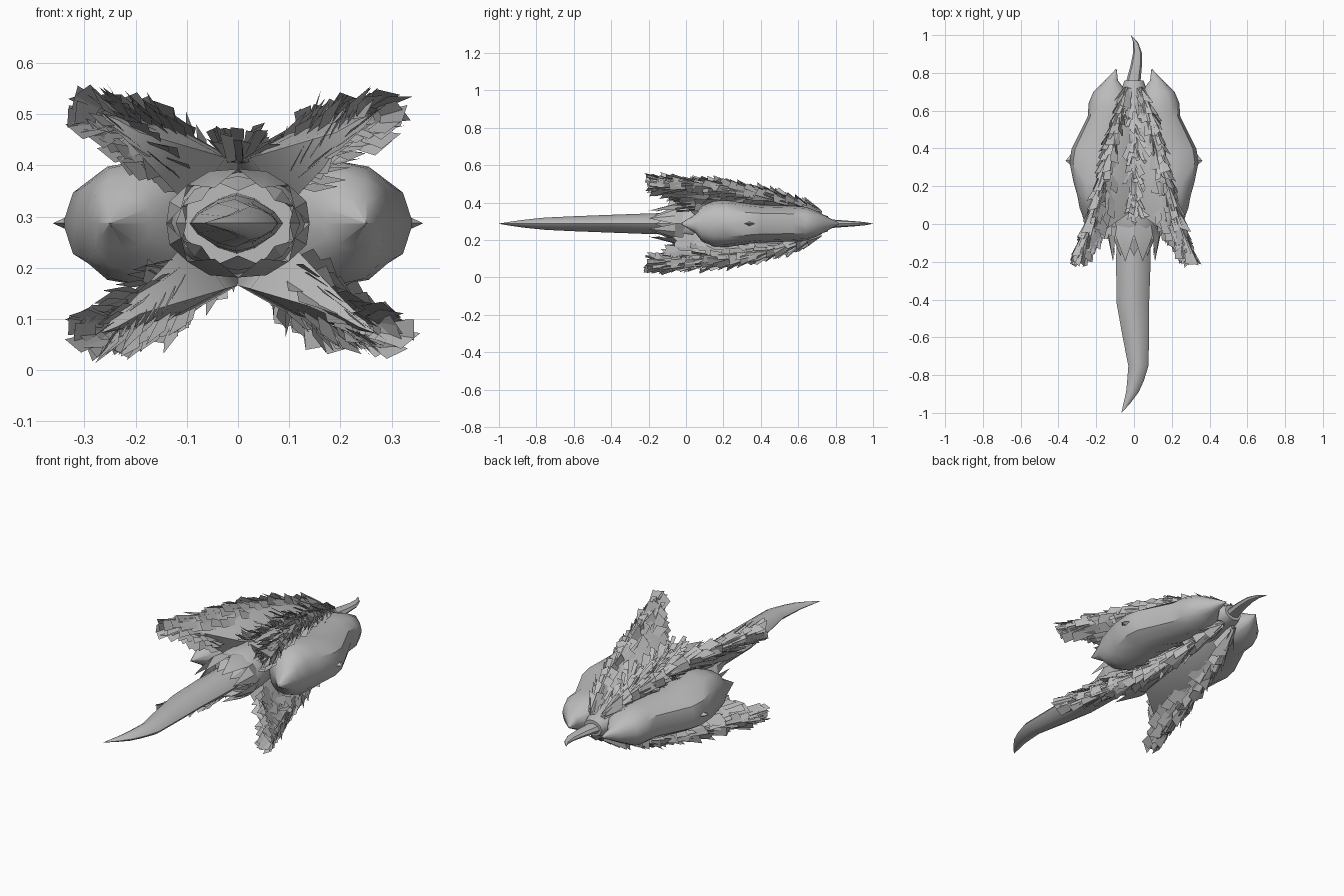
import bpy, bmesh, math, random
from mathutils import Vector

if "Cube" in bpy.data.objects:
    bpy.data.objects.remove(bpy.data.objects["Cube"])

random.seed(7)
ZC = 0.287                      # height of the long axis
grey = bpy.data.materials.new("grey")
grey.diffuse_color = (0.5, 0.5, 0.5, 1)
grey.use_nodes = True
grey.node_tree.nodes["Principled BSDF"].inputs["Base Color"].default_value = grey.diffuse_color


def finish(bm, name, smooth=None):
    me = bpy.data.meshes.new(name)
    bm.to_mesh(me)
    bm.free()
    ob = bpy.data.objects.new(name, me)
    bpy.context.collection.objects.link(ob)
    me.materials.append(grey)
    if smooth:
        bpy.ops.object.select_all(action='DESELECT')
        ob.select_set(True)
        bpy.context.view_layer.objects.active = ob
        bpy.ops.object.shade_smooth_by_angle(angle=math.radians(smooth))
    return ob


def loft(name, sections, n=12, power=1.0, smooth=40, mx=1):
    """Sections along y: (y, x_min, x_max, half_height)."""
    bm = bmesh.new()
    rings = []
    for y, x0, x1, h in sections:
        ring = []
        for i in range(n):
            a = 2 * math.pi * i / n
            c, s = math.cos(a), math.sin(a)
            px = math.copysign(abs(c) ** power, c)
            pz = math.copysign(abs(s) ** power, s)
            x = (x0 + x1) / 2 + (x1 - x0) / 2 * px
            ring.append(bm.verts.new((mx * x, y, ZC + h * pz)))
        rings.append(ring)
    for a, b in zip(rings, rings[1:]):
        for i in range(n):
            j = (i + 1) % n
            bm.faces.new((a[i], a[j], b[j], b[i]))
    bm.faces.new(rings[0])
    bm.faces.new(rings[-1])
    bmesh.ops.remove_doubles(bm, verts=bm.verts, dist=0.0005)
    bmesh.ops.recalc_face_normals(bm, faces=bm.faces)
    return finish(bm, name, smooth)


def spike(name, base, tip):
    bm = bmesh.new()
    vs = [bm.verts.new(p) for p in base]
    t = bm.verts.new(tip)
    for i in range(len(vs)):
        bm.faces.new((vs[i], vs[(i + 1) % len(vs)], t))
    bm.faces.new(vs)
    bmesh.ops.recalc_face_normals(bm, faces=bm.faces)
    return finish(bm, name)


def card(bm, root, d, side, length, width):
    """One flat tuft, narrow at the root and square at the end."""
    d, side = d.normalized(), side.normalized()
    tip = root + d * length
    skew = d * random.uniform(-0.015, 0.015)
    bm.faces.new([bm.verts.new(p) for p in (
        root - side * width * 0.35, tip - side * width * 0.5 + skew,
        tip + side * width * 0.5 - skew, root + side * width * 0.35)])


def along(points, t):
    f = t * (len(points) - 1)
    i = min(int(f), len(points) - 2)
    return points[i].lerp(points[i + 1], f - i)


# Long curved blade with lens-like section, and small horn behind
loft("front_blade", [(0.0, -.09, .085, .06), (-.2, -.095, .088, .055),
                     (-.42, -.092, .08, .047), (-.6, -.06, .079, .04),
                     (-.75, -.03, .077, .033), (-.83, -.036, .052, .025),
                     (-.89, -.042, .025, .018), (-.95, -.056, -.02, .009),
                     (-1.0, -.067, -.066, .0005)], 12, 1.35)
loft("rear_horn", [(.66, -.05, .05, .03), (.76, -.04, .035, .024),
                   (.84, -.018, .042, .018), (.91, -.004, .041, .013),
                   (.96, -.004, .022, .008), (1.0, -.017, -.016, .0005)], 8)

# Central body
loft("body", [(.76, -.05, .05, .04), (.65, -.09, .09, .075), (.4, -.11, .11, .095),
              (.1, -.12, .12, .105), (.0, -.135, .135, .105), (-.04, -.12, .12, .09)], 12)

# Collar of pointed petals round the blade root
bm = bmesh.new()
N = 8


def ell(a, y, rx, rz):
    return bm.verts.new((rx * math.cos(a), y, ZC + rz * math.sin(a)))


for layer, (yb, ym, yt, r) in enumerate(((.06, -.06, -.2, 1.0), (.02, -.08, -.17, .84))):
    for k in range(N):
        a = 2 * math.pi * (k + 0.5 * (1 - layer)) / N
        w = math.pi / N
        b0, b1 = ell(a - w, yb, .115 * r, .09 * r), ell(a + w, yb, .115 * r, .09 * r)
        m0, m1 = ell(a - w, ym, .14 * r, .106 * r), ell(a + w, ym, .14 * r, .106 * r)
        mid, t = ell(a, ym, .145 * r, .11 * r), ell(a, yt, .12 * r, .075 * r)
        bm.faces.new((b0, b1, m1, mid, m0))
        bm.faces.new((m0, mid, t))
        bm.faces.new((mid, m1, t))
finish(bm, "collar", 30)

for sx in (1, -1):
    word = "right" if sx > 0 else "left"
    # Bulging side shell, drawn out to a point at front and rear
    loft(word + "_shell", [(.82, .092, .096, .002), (.76, .085, .155, .035),
                           (.7, .04, .215, .068), (.64, .0, .24, .09),
                           (.57, .0, .245, .095), (.4, .0, .33, .1), (.33, .0, .342, .108),
                           (.22, .03, .32, .125), (.15, .07, .3, .122),
                           (.085, .12, .288, .095), (.05, .17, .275, .05),
                           (-.03, .249, .251, .001)], 12, .85, 35, sx)
    # Small point on the flank
    spike(word + "_flank_point", [(sx * .325, .34 + y, ZC + z) for y, z in
                                  ((-.04, 0), (0, .017), (.04, 0), (0, -.017))],
          (sx * .362, .335, ZC))

    for sz in (1, -1):
        tag = word + ("_upper" if sz > 0 else "_lower")

        def P(x, y, z):
            return Vector((sx * x, y, ZC + sz * z))

        # Tapered fin carrying the tufts
        spine = [P(.04, .72, .06), P(.11, .5, .14), P(.16, .28, .187),
                 P(.21, .09, .205), P(.268, -.09, .215)]
        root = [P(.01, .72, .0), P(.03, .5, .05), P(.04, .27, .07),
                P(.06, .06, .08), P(.2, -.06, .165)]
        across = Vector((sx * .6, 0, -sz * .8))
        out = Vector((sx * .8, 0, sz * .6))
        bm = bmesh.new()
        rows = []
        for k in range(5):
            th = (.03, .055, .065, .06, .015)[k]
            mid = root[k].lerp(spine[k], .6)
            rows.append([bm.verts.new(p) for p in (
                root[k] - across * th, mid - across * th * .6, spine[k],
                mid + across * th * .6, root[k] + across * th)])
        for a, b in zip(rows, rows[1:]):
            for i in range(5):
                j = (i + 1) % 5
                bm.faces.new((a[i], a[j], b[j], b[i]))
        bm.faces.new(rows[0])
        bm.faces.new(rows[-1])
        bmesh.ops.recalc_face_normals(bm, faces=bm.faces)
        finish(bm, tag + "_fin", 50)

        # Overlapping tufts fanned round the fin edge
        bm = bmesh.new()
        for r in range(19):
            t = r / 18
            for roll in (-100, -60, -20, 20, 60, 100):
                a = math.radians(roll + random.uniform(-18, 18))
                rad = out * math.cos(a) + across * math.sin(a)
                p = along(spine, t) + rad * (.008 + .012 * t) - out * .012
                fwd = along(spine, min(1, t + .05)) - along(spine, max(0, t - .05))
                d = fwd.normalized() + rad * random.uniform(.12, .5) * (1 - .55 * t)
                side = d.cross(rad).normalized() + rad * random.uniform(-.5, .5)
                card(bm, p, d, side, random.uniform(.11, .15) * (.85 + .1 * t),
                     random.uniform(.04, .058) * (.9 + .0 * t))
        # Tufts along both flanks of the fin and its leading edge
        for r in range(13):
            t = .15 + .85 * r / 12
            for s in (-1, 1):
                for f in (.55, .8):
                    p = along(root, t).lerp(along(spine, t), f) + across * s * .035 * (1.3 - f)
                    d = Vector((sx * random.uniform(.2, .5), -1, sz * random.uniform(0, .3)))
                    d += across * s * .2
                    card(bm, p, d, d.cross(across), random.uniform(.09, .13), .05)
        for r in range(8):
            t = r / 7
            p = P(.12 + .13 * t, .06 - .12 * t, .09 + .11 * t)
            for s in (-1, 0, 1):
                d = Vector((sx * .25, -1, sz * random.uniform(.0, .3))) + across * s * .2
                card(bm, p + across * s * .02, d, d.cross(across) + across * s * .4,
                     random.uniform(.07, .12), .045)
        # Lower tufts hugging the shell
        for r in range(9):
            t = r / 8
            p = P(.08 + .07 * t, .45 - .4 * t, .1 + .01 * t)
            d = Vector((sx * .3, -1, sz * random.uniform(-.2, .15)))
            card(bm, p, d, Vector((.4, 0, sx * sz)), .11, .045)
        finish(bm, tag + "_tufts")

# Ragged mane along the top
bm = bmesh.new()
for r in range(36):
    t = r / 35
    for s in (-1, 0, 1):
        p = Vector((.012 * s + random.uniform(-.01, .015), .72 - .62 * t,
                    ZC + .035 + .085 * min(1, t * 2)))
        d = Vector((.35 * s + random.uniform(-.25, .5), -1, random.uniform(.2, .9)))
        side = Vector((random.uniform(-.6, .6), random.uniform(-.3, .3), 1)).cross(d)
        card(bm, p, d, side, random.uniform(.06, .13), random.uniform(.02, .035))
finish(bm, "mane")
